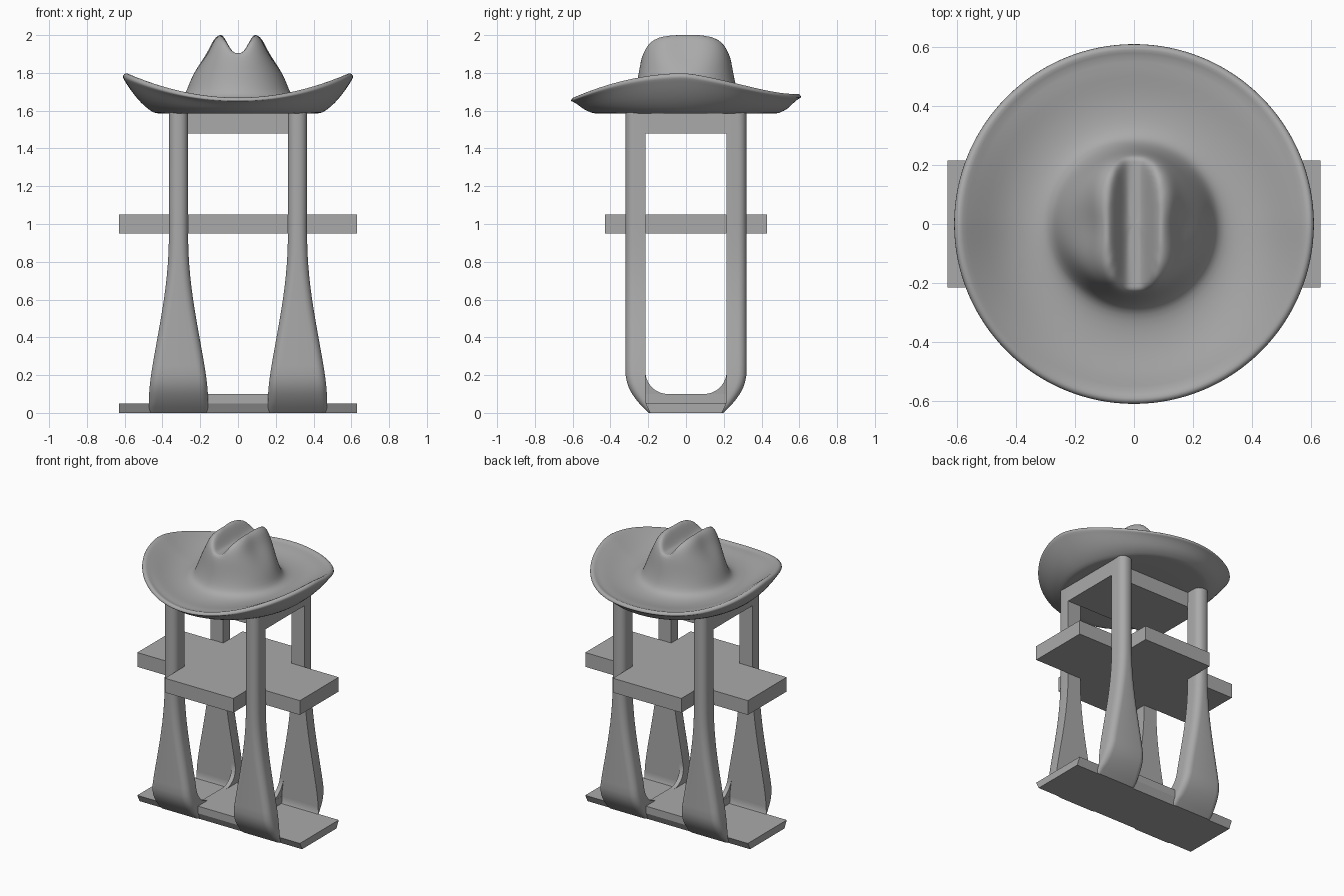
import bpy
import bmesh
from math import sin, cos, pi, exp, sqrt

if "Cube" in bpy.data.objects:
    bpy.data.objects.remove(bpy.data.objects["Cube"])

grey = bpy.data.materials.new("plain_grey")
grey.use_nodes = True
grey.diffuse_color = (0.4, 0.4, 0.4, 1)
grey.node_tree.nodes["Principled BSDF"].inputs["Base Color"].default_value = (0.4, 0.4, 0.4, 1)


def interp(table, t):
    """Piecewise linear lookup in a list of (key, value)."""
    for (a, va), (b, vb) in zip(table, table[1:]):
        if t <= b:
            return va + (vb - va) * max(0, t - a) / (b - a)
    return table[-1][1]


def loft(name, rings, smooth=None):
    """Skin a stack of closed rings and cap both ends."""
    bm = bmesh.new()
    loops = [[bm.verts.new(p) for p in ring] for ring in rings]
    n = len(loops[0])
    for a, b in zip(loops, loops[1:]):
        for i in range(n):
            j = (i + 1) % n
            bm.faces.new((a[i], a[j], b[j], b[i]))
    bm.faces.new(loops[0][::-1])
    bm.faces.new(loops[-1])
    bmesh.ops.recalc_face_normals(bm, faces=bm.faces)
    mesh = bpy.data.meshes.new(name)
    bm.to_mesh(mesh)
    bm.free()
    mesh.materials.append(grey)
    obj = bpy.data.objects.new(name, mesh)
    bpy.context.collection.objects.link(obj)
    if smooth:
        bpy.ops.object.select_all(action='DESELECT')
        obj.select_set(True)
        bpy.context.view_layer.objects.active = obj
        bpy.ops.object.shade_smooth_by_angle(angle=smooth)
    return obj


def rect(x0, x1, y0, y1, z):
    return [(x0, y0, z), (x1, y0, z), (x1, y1, z), (x0, y1, z)]


# Base plate, narrower underneath
loft("base_plate", [rect(-.63, .63, -.19, .19, 0), rect(-.63, .63, -.215, .215, .05)])
loft("base_slab", [rect(-.19, .19, -.215, .215, z) for z in (.05, .1)])
loft("top_plate", [rect(-.365, .365, -.215, .215, z) for z in (1.48, 1.6)])

# Cross-shaped shelf
A, B, C, D = .63, .265, .215, .43
quarter = [(A, C), (B, C), (B, D)]
cross = quarter + [(-x, y) for x, y in quarter[::-1]]
cross += [(-x, -y) for x, y in cross]
loft("shelf", [[(x, y, z) for x, y in cross] for z in (.95, 1.05)])

# Legs with flared feet and rounded outer corners
HALF = [(0, .157), (.1, .157), (.2, .146), (.3, .129), (.4, .111), (.5, .093),
        (.6, .077), (.7, .064), (.8, .055), (.9, .051), (1, .05)]
OUTER = [(0, .197), (.03, .228), (.06, .256), (.1, .285), (.13, .301), (.16, .312), (.2, .32)]
LEG_X = .315


def half_width(z):
    return sum(interp(HALF, max(0, z + d)) for d in (-.04, 0, .04)) / 3


def leg_ring(sx, sy, z):
    w, yo = half_width(z), interp(OUTER, z)
    yi = min(.215, yo - .03)
    r = min(.045, yo - yi)
    pts = [(-w, yi), (w, yi)]
    for cx, start in ((w - r, 0), (r - w, pi / 2)):
        for k in range(7):
            a = start + k * pi / 12
            pts.append((cx + r * cos(a), yo - r + r * sin(a)))
    return [(sx * (LEG_X + x), sy * y, z) for x, y in pts]


heights = [0, .03, .06, .1, .13, .16, .2, .25, .3, .36, .42, .48, .54, .6,
           .66, .72, .78, .84, .9, 1, 1.6]
for sx, side in ((1, "left"), (-1, "right")):
    for sy, end in ((1, "back"), (-1, "front")):
        loft(f"{end}_{side}_leg", [leg_ring(sx, sy, z) for z in heights], 0.6)

        # Curved gusset between slab and leg
        rings = []
        for k in range(11):
            a = k / 10 * pi / 2
            z, y = .22 - .12 * cos(a), .095 + .12 * sin(a)
            x = LEG_X - half_width(z)
            rings.append([(sx * px, sy * py, z) for px, py, _ in
                          rect(x, x + .03, min(y, .2149), .22, z)])
        loft(f"{end}_{side}_gusset", rings, 0.6)

# Hat: brim underside, rim, brim top, then crown, as one skin
SEG = 64
angles = [2 * pi * i / SEG for i in range(SEG)]


def rim_height(a):
    c2, s = cos(a) ** 2, sin(a)
    return 1.67 + .13 * c2 - .08 * max(s, 0) * c2 + .02 * max(s, 0) ** 6


def brim_ring(r, low, k, lift=0, oval=0):
    """Ring at a blend k between a low height and the rim height."""
    pts = []
    for a in angles:
        rad = r + oval * sin(a) ** 2
        z = low + k * (rim_height(a) - low) + lift
        pts.append((rad * cos(a), rad * sin(a), z))
    return pts


FLOOR = 1.585
hat = [brim_ring(.05, FLOOR, 0), brim_ring(.4, FLOOR, 0, 0, .05),
       brim_ring(.435, FLOOR, 0, 0, .05), brim_ring(.46, FLOOR, .05, 0, .04),
       brim_ring(.515, FLOOR, .28, -.005, .025), brim_ring(.57, FLOOR, .62, -.008),
       brim_ring(.602, FLOOR, .88, -.01), brim_ring(.612, FLOOR, 1, -.022),
       brim_ring(.606, FLOOR, 1, -.004), brim_ring(.59, FLOOR, 1, .002),
       brim_ring(.57, FLOOR, 1, -.012), brim_ring(.53, 1.645, .72),
       brim_ring(.47, 1.645, .42), brim_ring(.41, 1.648, .2),
       brim_ring(.35, 1.655, .07), brim_ring(.305, 1.668, .02)]

# Crown levels: height, x radius, y radius, squareness
LEVELS = [(1.69, .278, .28, 2), (1.74, .26, .262, 2), (1.8, .238, .25, 2),
          (1.86, .205, .24, 2.2), (1.91, .172, .228, 2.5), (1.95, .15, .212, 2.8),
          (1.98, .133, .185, 3), (1.996, .116, .15, 3), (2.003, .1, .115, 3)]
LEVELS += [(2.003, .1 * f, .115 * f, 3) for f in (.85, .7, .55, .4, .25, .1)]


def crown_ring(z, rx, ry, n):
    pts = []
    up = min(1, max(0, (z - 1.78) / .12))
    for a in angles:
        c, s = cos(a), sin(a)
        k = (abs(c) ** n + abs(s) ** n) ** (-1 / n)
        x, y = rx * k * c, ry * k * s
        # side pinch, then the lengthwise crease
        x *= 1 - .1 * up * exp(-((y + .02) / .09) ** 2)
        t = min(1, max(0, (abs(x) - .015) / .08))
        crease = 1.905 + .1 * t * t * (3 - 2 * t)
        pts.append((x, y, min(z, crease)))
    return pts


hat += [crown_ring(*level) for level in LEVELS]
hat_obj = loft("hat", hat, pi)
sub = hat_obj.modifiers.new("smooth_felt", 'SUBSURF')
sub.levels = sub.render_levels = 1
